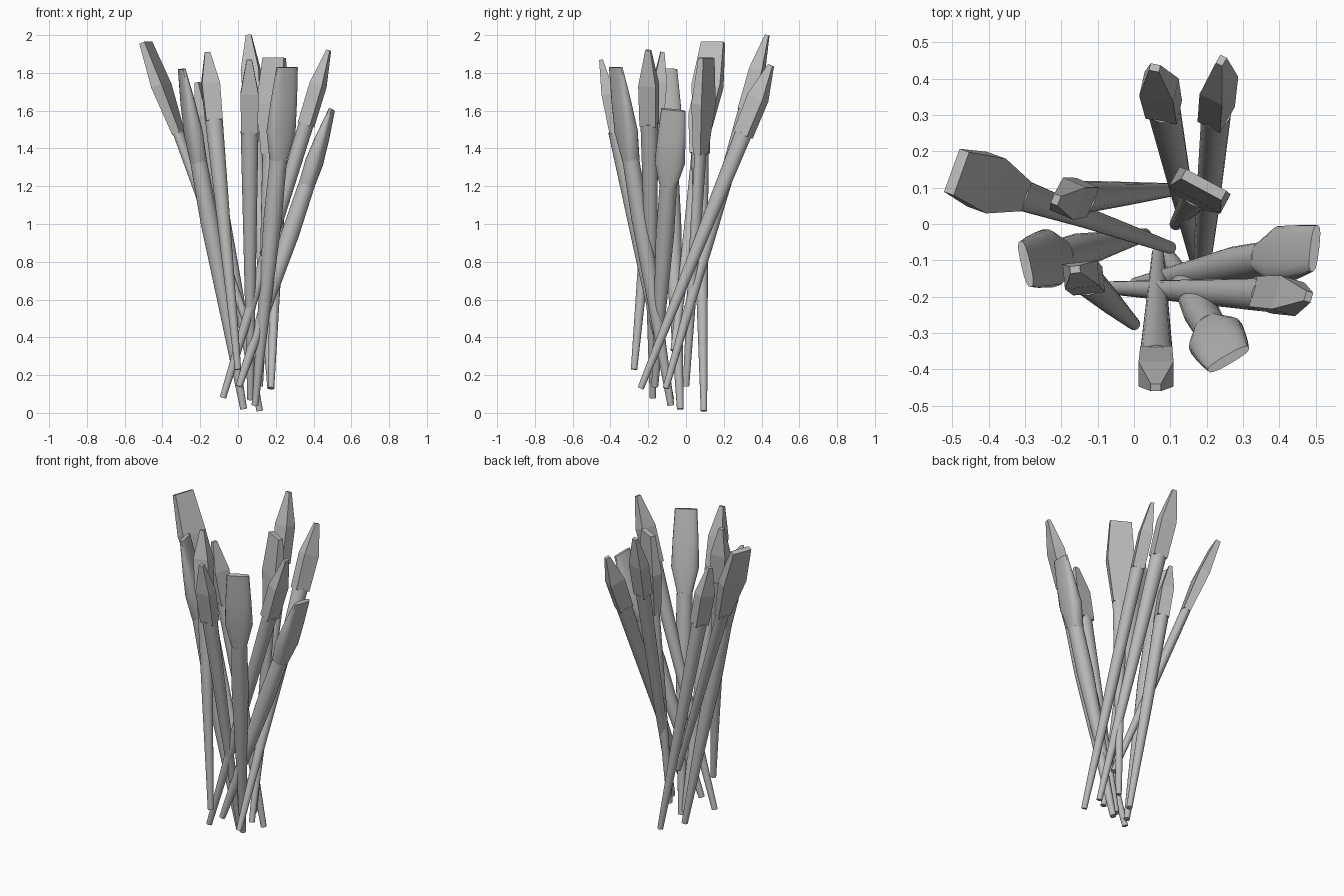
import bpy
import bmesh
from math import cos, sin, pi, radians, copysign
from mathutils import Vector

cube = bpy.data.objects.get("Cube")
if cube:
    bpy.data.objects.remove(cube)

grey = bpy.data.materials.new("plain grey")
grey.use_nodes = True
colour = (0.5, 0.5, 0.5, 1)
grey.diffuse_color = colour
grey.node_tree.nodes["Principled BSDF"].inputs["Base Color"].default_value = colour


def section(kind, w, t):
    """Cross-section points, w wide and t thick (half sizes)."""
    if kind == "slab":
        return [(w, t), (-w, t), (-w, -t), (w, -t)]
    n, power = 20, 1 if kind == "round" else 0.75
    angles = [2 * pi * i / n for i in range(n)]
    return [(w * copysign(abs(cos(q)) ** power, cos(q)),
             t * copysign(abs(sin(q)) ** power, sin(q))) for q in angles]


def loft(name, base, tip, edge, kind, rings):
    """Skin rings of (fraction along axis, half width, half thickness)."""
    axis = tip - base
    a = axis.normalized()
    u = (edge - a * edge.dot(a)).normalized()
    v = a.cross(u)
    bm = bmesh.new()
    loops = [[bm.verts.new(base + axis * f + u * x + v * y)
              for x, y in section(kind, w, t)] for f, w, t in rings]
    n = len(loops[0])
    for lo, hi in zip(loops, loops[1:]):
        for i in range(n):
            j = (i + 1) % n
            bm.faces.new((lo[i], lo[j], hi[j], hi[i]))
    bm.faces.new(loops[0][::-1])
    bm.faces.new(loops[-1])
    mesh = bpy.data.meshes.new(name)
    bm.to_mesh(mesh)
    bm.free()
    mesh.materials.append(grey)
    obj = bpy.data.objects.new(name, mesh)
    bpy.context.collection.objects.link(obj)
    if kind != "slab":
        bpy.ops.object.select_all(action="DESELECT")
        obj.select_set(True)
        bpy.context.view_layer.objects.active = obj
        bpy.ops.object.shade_smooth_by_angle(angle=radians(35))


# Each style: section of the bristles, handle rings, bristle rings
STYLES = {
    "pointed": ("slab",
                [(0, .017, .017), (.4, .032, .032), (.79, .047, .04)],
                [(.785, .044, .035), (.9, .048, .035), (1, .014, .01)]),
    "flat": ("slab",
             [(0, .017, .017), (.4, .029, .028), (.71, .044, .027)],
             [(.705, .042, .022), (.86, .08, .03), (1, .063, .015)]),
    "rounded": ("oval",
                [(0, .018, .018), (.3, .034, .034), (.55, .049, .048), (.73, .046, .044)],
                [(.725, .045, .042), (.81, .081, .046), (.9, .075, .034), (1, .065, .013)]),
}

# Style, handle end, bristle tip, direction of the wide edge
BRUSHES = [
    ("pointed", (.172, -.107, .13), (.057, .43, 2.0), (.09, -.02)),
    ("pointed", (.175, -.24, .13), (.24, .45, 1.84), (.04, .08)),
    ("flat", (.115, 0, .14), (.192, .108, 1.88), (.13, -.07)),
    ("flat", (.1, -.065, .33), (-.488, .143, 1.96), (.04, .11)),
    ("pointed", (.115, .095, .01), (-.215, .067, 1.75), (.03, .07)),
    ("rounded", (.03, -.03, .02), (-.298, -.11, 1.82), (.03, -.13)),
    ("pointed", (0, -.275, .23), (-.162, -.125, 1.91), (1, .1)),
    ("pointed", (.066, -.08, .07), (.06, -.45, 1.87), (1, 0)),
    ("rounded", (.09, -.08, .04), (.26, -.372, 1.83), (.12, .07)),
    ("pointed", (-.08, -.175, .08), (.48, -.2, 1.92), (.03, .1)),
    ("rounded", (.005, -.165, .14), (.497, -.067, 1.605), (.02, .13)),
]

# Bundle of brushes
for k, (style, base, tip, edge) in enumerate(BRUSHES, 1):
    kind, handle, bristles = STYLES[style]
    base, tip, edge = Vector(base), Vector(tip), Vector((*edge, 0))
    loft(f"{style}_handle_{k}", base, tip, edge, "round", handle)
    loft(f"{style}_bristles_{k}", base, tip, edge, kind, bristles)
